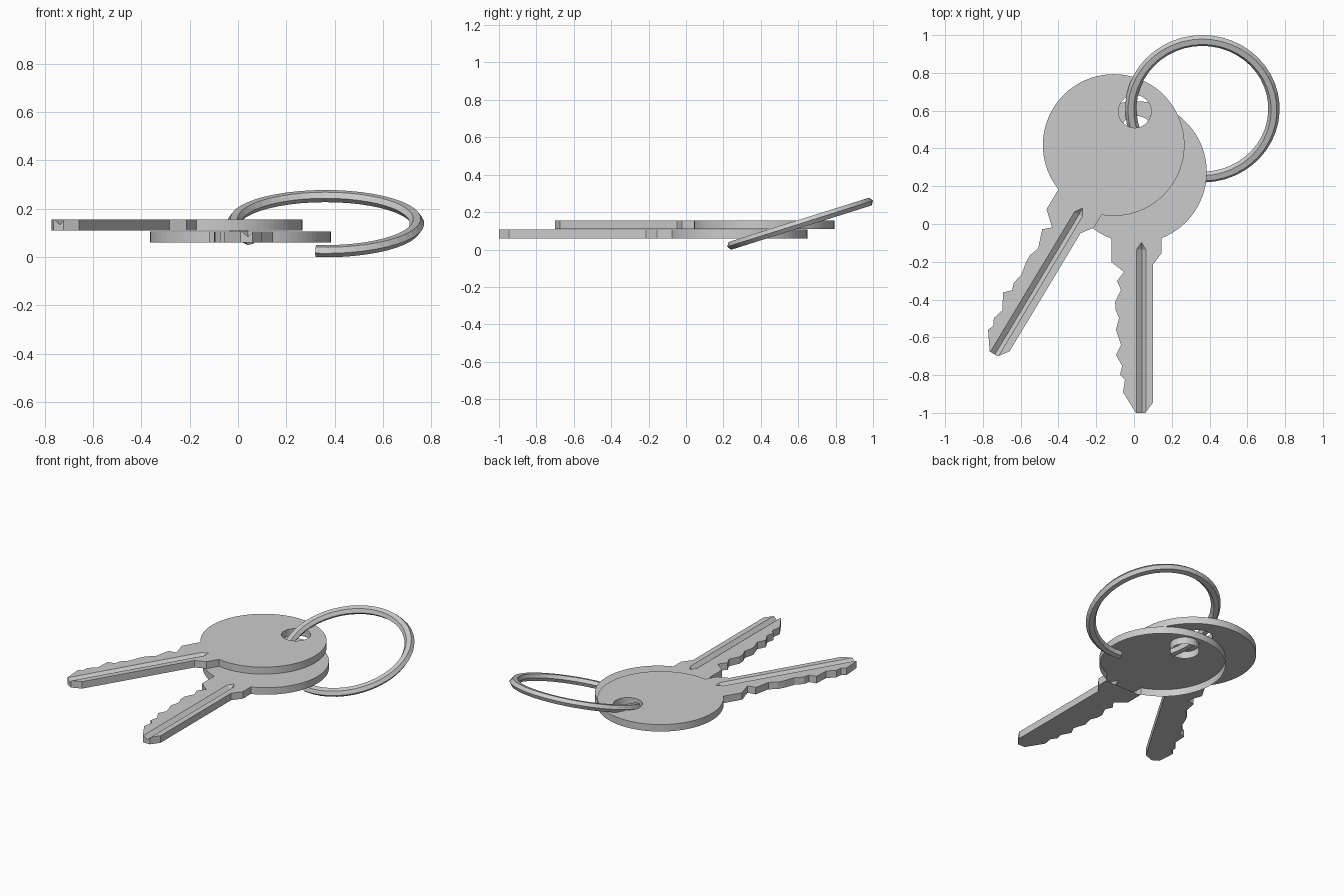
import bpy, bmesh, math
from mathutils import Matrix, Vector

if "Cube" in bpy.data.objects:
    bpy.data.objects.remove(bpy.data.objects["Cube"])

THICK = 0.046


def mesh_object(name, bm):
    bmesh.ops.recalc_face_normals(bm, faces=bm.faces[:])
    me = bpy.data.meshes.new(name)
    bm.to_mesh(me)
    bm.free()
    ob = bpy.data.objects.new(name, me)
    bpy.context.collection.objects.link(ob)
    return ob


def cut(ob, cutter):
    """Boolean-subtract the cutter, apply, and drop the cutter."""
    cutter.hide_render = True
    mod = ob.modifiers.new("cut", 'BOOLEAN')
    mod.operation, mod.solver, mod.object = 'DIFFERENCE', 'EXACT', cutter
    dg = bpy.context.evaluated_depsgraph_get()
    me = bpy.data.meshes.new_from_object(ob.evaluated_get(dg))
    ob.modifiers.clear()
    ob.data = me
    bpy.data.objects.remove(cutter)


def open_head_underside(ob):
    """Remove the head's bottom cap, leaving the blade's."""
    bm = bmesh.new()
    bm.from_mesh(ob.data)
    under = [f for f in bm.faces if f.normal.z < -0.9]
    geom = under + list({e for f in under for e in f.edges}) + list({v for f in under for v in f.verts})
    bmesh.ops.bisect_plane(bm, geom=geom, plane_co=(0, -0.36, 0), plane_no=(0, 1, 0))
    bm.normal_update()
    gone = [f for f in bm.faces if f.normal.z < -0.9 and f.calc_center_bounds().y > -0.36]
    bmesh.ops.delete(bm, geom=gone, context='FACES')
    bm.to_mesh(ob.data)
    bm.free()


def make_key(name, teeth, centre, z, turn):
    # outline: round head, plain right edge, tip, toothed left edge
    a0, a1, n = math.radians(-68.9), math.radians(249.7), 72
    head = [(0.375 * math.cos(a0 + (a1 - a0) * i / n),
             0.375 * math.sin(a0 + (a1 - a0) * i / n)) for i in range(n + 1)]
    edge = [(0, -1.275), (0.05, -1.275), (0.09, -1.22), (0.09, -0.49), (0.135, -0.43)]
    bm = bmesh.new()
    face = bm.faces.new([bm.verts.new((x, y, 0)) for x, y in head + teeth + edge])
    ext = bmesh.ops.extrude_face_region(bm, geom=[face])
    bmesh.ops.translate(bm, vec=(0, 0, THICK),
                        verts=[v for v in ext["geom"] if isinstance(v, bmesh.types.BMVert)])
    key = mesh_object(name, bm)

    # ring hole
    bm = bmesh.new()
    bmesh.ops.create_cone(bm, cap_ends=True, segments=32, radius1=0.087, radius2=0.087,
                          depth=0.3, matrix=Matrix.Translation((0.004, 0.21, 0)))
    cut(key, mesh_object("hole_cutter", bm))

    # V groove along the blade, with a pointed start
    bm = bmesh.new()
    for y in (-1.32, -0.41):
        for x, dz in ((0.004, 0), (0.053, 0), (0.032, -0.022), (0.004, 0.03), (0.053, 0.03)):
            bm.verts.new((x, y, THICK + dz))
    for dz in (0, 0.03):
        bm.verts.new((0.03, -0.372, THICK + dz))
    bmesh.ops.convex_hull(bm, input=bm.verts[:])
    cut(key, mesh_object("groove_cutter", bm))

    key.location = (*centre, z)
    key.rotation_euler.z = math.radians(turn)
    return key


# tooth profiles, from shoulder to tip
teeth_a = [(-0.13, -0.476), (-0.063, -0.529), (-0.10, -0.577), (-0.079, -0.624),
           (-0.11, -0.688), (-0.107, -0.73), (-0.089, -0.772), (-0.105, -0.836),
           (-0.079, -0.915), (-0.105, -0.968), (-0.073, -1.026), (-0.084, -1.074),
           (-0.058, -1.10), (-0.068, -1.165)]
teeth_b = [(-0.13, -0.474), (-0.055, -0.542), (-0.095, -0.577), (-0.061, -0.675),
           (-0.08, -0.73), (-0.078, -0.771), (-0.065, -0.843), (-0.078, -0.898),
           (-0.065, -0.936), (-0.10, -0.97), (-0.055, -1.054), (-0.072, -1.112),
           (-0.053, -1.15), (-0.067, -1.18)]
lower = make_key("lower_key", teeth_a, (0.01, 0.275), 0.06, 0)
make_key("upper_key", teeth_b, (-0.1075, 0.418), 0.109, -31)
open_head_underside(lower)

# open tilted ring with a hexagonal section
bm = bmesh.new()
start, end, segs, sides = math.radians(-96), math.radians(215), 40, 6
loops = []
for i in range(segs + 1):
    a = start + (end - start) * i / segs
    loop = []
    for k in range(sides):
        b = math.tau * k / sides
        r = 0.379 + 0.030 * math.cos(b)
        loop.append(bm.verts.new((r * math.cos(a), r * math.sin(a), 0.025 * math.sin(b))))
    loops.append(loop)
for p, q in zip(loops, loops[1:]):
    for k in range(sides):
        m = (k + 1) % sides
        bm.faces.new((p[k], p[m], q[m], q[k]))
bm.faces.new(loops[0])
bm.faces.new(loops[-1])
ring = mesh_object("key_ring", bm)
ring.location = (0.362, 0.61, 0.138)
ring.rotation_euler.x = math.radians(17.5)
